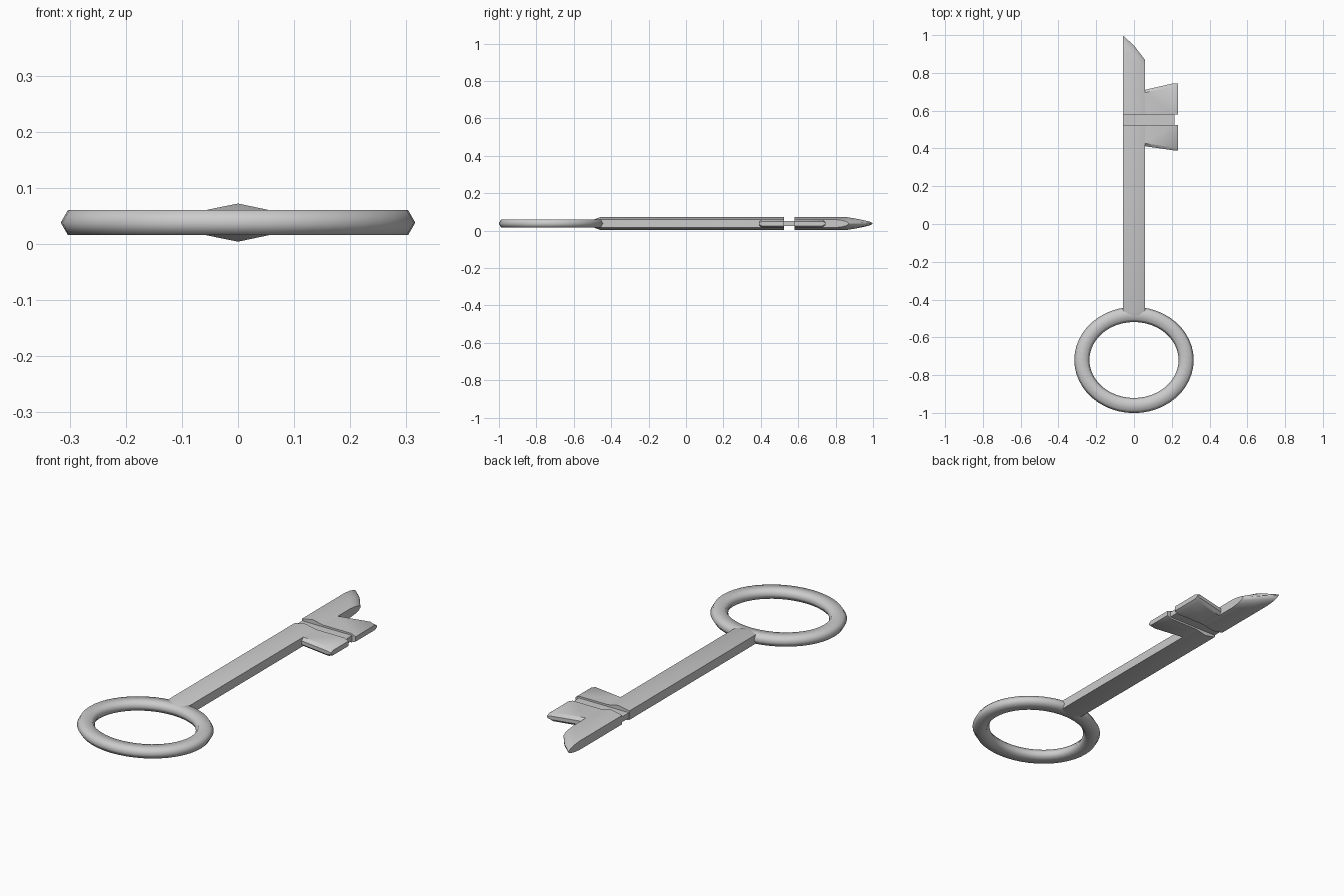
import bpy, math

if "Cube" in bpy.data.objects:
    bpy.data.objects.remove(bpy.data.objects["Cube"])

ZC = 0.038  # mid-height of the key


def make(name, verts, faces, angle=40):
    me = bpy.data.meshes.new(name)
    me.from_pydata(verts, [], faces)
    ob = bpy.data.objects.new(name, me)
    bpy.context.collection.objects.link(ob)
    bpy.ops.object.select_all(action='DESELECT')
    ob.select_set(True)
    bpy.context.view_layer.objects.active = ob
    bpy.ops.object.mode_set(mode='EDIT')
    bpy.ops.mesh.select_all(action='SELECT')
    bpy.ops.mesh.normals_make_consistent(inside=False)
    bpy.ops.object.mode_set(mode='OBJECT')
    bpy.ops.object.shade_smooth_by_angle(angle=math.radians(angle))
    return ob


def loft(name, rings, closed=False, angle=40):
    n, m = len(rings[0]), len(rings)
    verts = [v for r in rings for v in r]
    faces = []
    for i in range(m if closed else m - 1):
        a, b = i * n, ((i + 1) % m) * n
        faces += [(a + k, a + (k + 1) % n, b + (k + 1) % n, b + k) for k in range(n)]
    if not closed:
        faces += [tuple(range(n)), tuple(range((m - 1) * n, m * n))]
    return make(name, verts, faces, angle)


# Oval ring handle with a hexagonal section
section = [(0.040, 0), (0.027, 0.0225), (-0.027, 0.0225),
           (-0.040, 0), (-0.027, -0.0225), (0.027, -0.0225)]
rings = []
for i in range(48):
    a = 2 * math.pi * i / 48
    rings.append([((0.276 + o) * math.cos(a), -0.72 + (0.241 + o) * math.sin(a), ZC + z)
                  for o, z in section])
loft("ring_handle", rings, closed=True, angle=70)


# Ridged blade section: y may differ at left edge, ridge and right edge
def blade(yl, yc, yr, s=1.0):
    e, r = 0.022 * s, 0.034 * s
    return [(-0.059, yl, ZC - e), (0, yc, ZC - r), (0.057, yr, ZC - e),
            (0.057, yr, ZC + e), (0, yc, ZC + r), (-0.059, yl, ZC + e)]


def straight(y, s=1.0):
    return blade(y, y, y, s)


# Shaft running from the ring up to the slot
loft("shaft", [straight(-0.505, 0.5), straight(-0.46), straight(0.525)])

# Slanted tip, thinning to an edge
loft("tip", [straight(0.58), blade(0.91, 0.86, 0.79), blade(0.95, 0.90, 0.83, 0.82),
             blade(0.98, 0.93, 0.858, 0.5), blade(0.998, 0.945, 0.87, 0.1)])

# Thin web bridging the slot
loft("slot_web", [[(x, y, ZC + z) for x, z in
                   [(-0.057, -0.013), (0.215, -0.013), (0.215, 0.013), (-0.057, 0.013)]]
                  for y in (0.522, 0.583)])


# Flared teeth: outer edge bevelled, slot side flat
def tooth(name, slot_y, root_y, end_y):
    d = 1 if end_y > slot_y else -1
    rings = []
    for x, t, h in [(0.04, 0, 0.022), (0.057, 0, 0.022), (0.21, 1, 0.022), (0.234, 1, 0.012)]:
        y = root_y + (end_y - root_y) * t
        rings.append([(x, slot_y, ZC - h), (x, y - 0.015 * d, ZC - h), (x, y, ZC - h * 0.4),
                      (x, y, ZC + h * 0.4), (x, y - 0.015 * d, ZC + h), (x, slot_y, ZC + h)])
    loft(name, rings)


tooth("upper_tooth", 0.58, 0.71, 0.745)
tooth("lower_tooth", 0.525, 0.412, 0.39)
